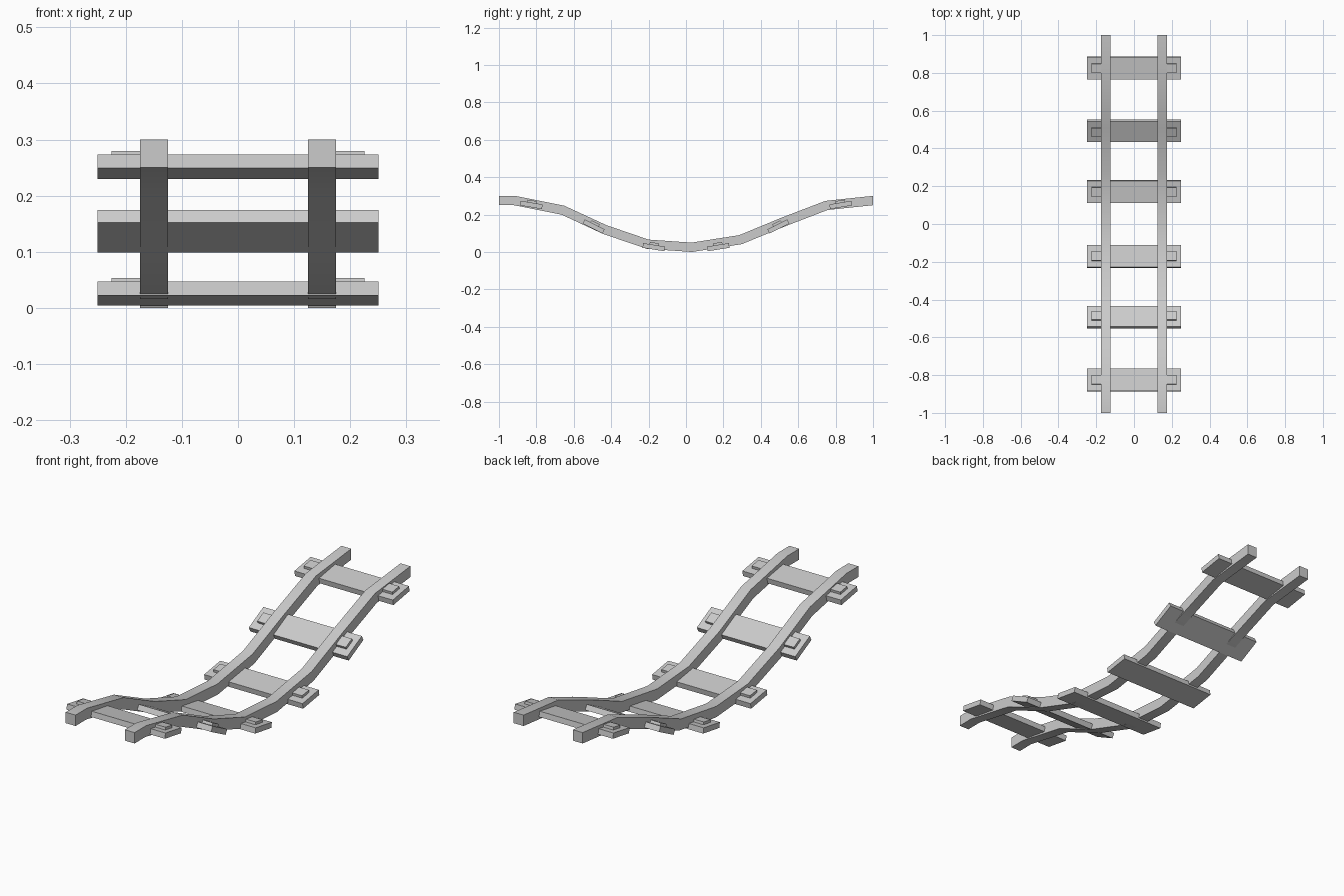
import bpy, bmesh, math
from mathutils import Vector

if "Cube" in bpy.data.objects:
    bpy.data.objects.remove(bpy.data.objects["Cube"])

# Top line of the rail in side view (y, z)
TOP = [(-1, .30), (-.915, .30), (-.65, .247), (-.425, .143), (-.2, .066),
       (.03, .05), (.285, .09), (.51, .183), (.745, .273), (1, .30)]
THICK = .05


def smooth(obj):
    bpy.ops.object.select_all(action='DESELECT')
    obj.select_set(True)
    bpy.context.view_layer.objects.active = obj
    bpy.ops.object.shade_smooth_by_angle(angle=math.radians(30))


def make_rail(name, cx):
    pts = [Vector(p) for p in TOP]
    bm = bmesh.new()
    rings = []
    for i, p in enumerate(pts):
        t = (pts[min(i + 1, len(pts) - 1)] - pts[max(i - 1, 0)]).normalized()
        n = Vector((-t.y, t.x))
        if i in (0, len(pts) - 1):      # vertical end caps
            n = Vector((0, 1))
        q = p - n * THICK
        rings.append([bm.verts.new((cx + dx, a.x, a.y)) for dx, a in
                      ((-.025, p), (.025, p), (.025, q), (-.025, q))])
    for a, b in zip(rings, rings[1:]):
        for k in range(4):
            j = (k + 1) % 4
            bm.faces.new((a[k], a[j], b[j], b[k]))
    bm.faces.new(rings[0])
    bm.faces.new(rings[-1][::-1])
    bmesh.ops.recalc_face_normals(bm, faces=bm.faces)
    me = bpy.data.meshes.new(name)
    bm.to_mesh(me)
    bm.free()
    obj = bpy.data.objects.new(name, me)
    bpy.context.collection.objects.link(obj)
    smooth(obj)


def box(name, size, center, y, z, angle):
    # Box placed in the local frame of a tilted sleeper
    bpy.ops.mesh.primitive_cube_add(size=1)
    obj = bpy.context.object
    obj.name = name
    for v in obj.data.vertices:
        v.co = Vector([v.co[k] * size[k] + center[k] for k in range(3)])
    obj.location = (0, y, z)
    obj.rotation_euler.x = angle


# Rails
make_rail("left_rail", -.15)
make_rail("right_rail", .15)

# Sleepers with a fastening plate at each end
for y, z, deg in ((.827, .2515, 9.5), (.494, .1365, 27), (.172, .0255, 9)):
    for s in (-1, 1):
        a = s * math.radians(deg)
        box("sleeper", (.5, .119, .025), (0, 0, 0), s * y, z, a)
        for side in (-1, 1):
            box("rail_plate", (.075, .05, .022), (side * .1875, 0, .0135), s * y, z, a)
